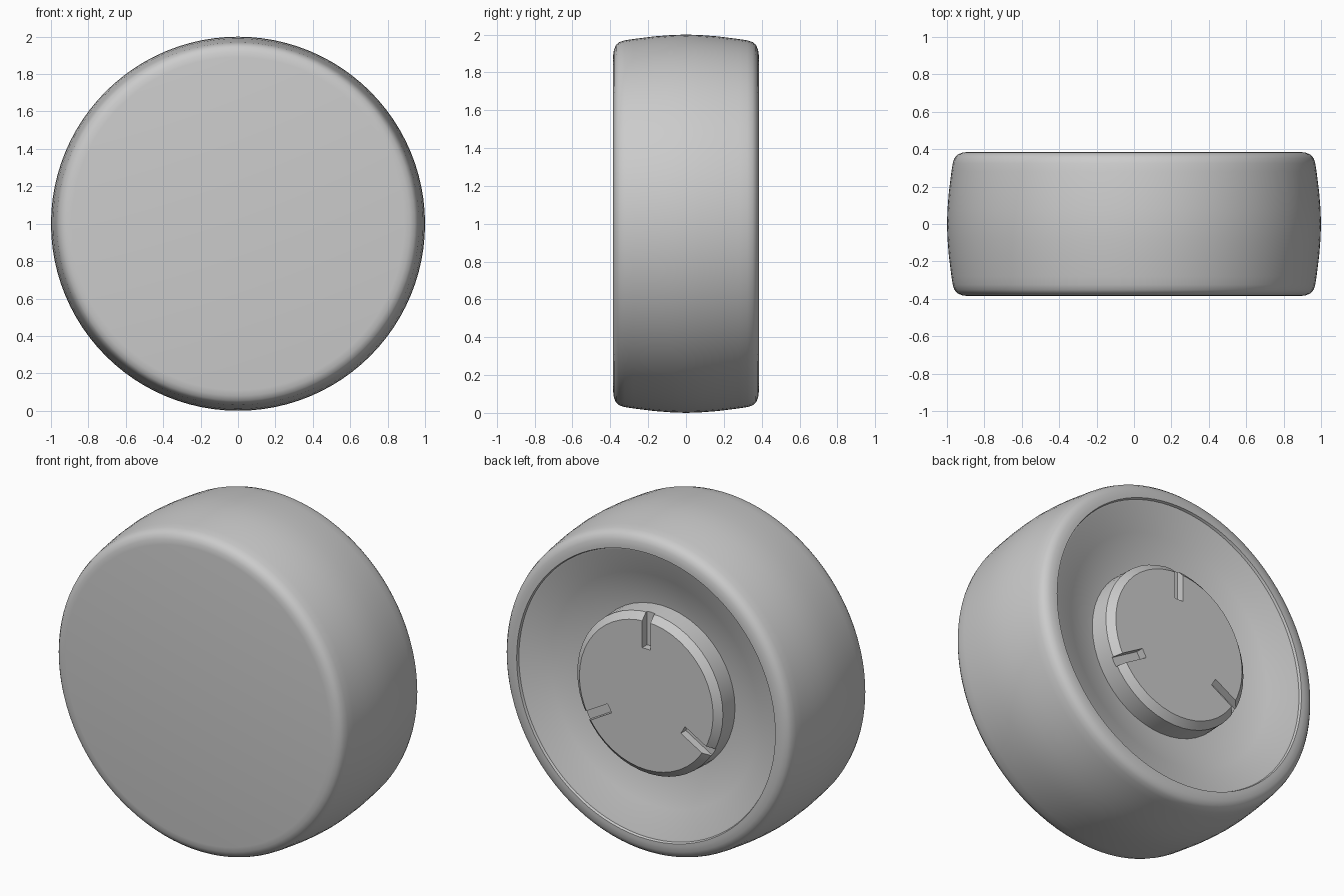
import bpy, bmesh, math
from mathutils import Matrix, Vector

cube = bpy.data.objects.get("Cube")
if cube:
    bpy.data.objects.remove(cube)

grey = bpy.data.materials.new("plain_grey")
grey.use_nodes = True
color = (0.6, 0.6, 0.6, 1)
grey.diffuse_color = color
grey.node_tree.nodes["Principled BSDF"].inputs["Base Color"].default_value = color

CENTER = Vector((0, 0, 1))


def add_object(name, bm):
    bmesh.ops.recalc_face_normals(bm, faces=bm.faces)
    mesh = bpy.data.meshes.new(name)
    bm.to_mesh(mesh)
    bm.free()
    mesh.materials.append(grey)
    obj = bpy.data.objects.new(name, mesh)
    obj.location = CENTER
    bpy.context.collection.objects.link(obj)
    return obj


def lathe(name, profile, steps):
    """Revolve (radius, y) points around the wheel's axle."""
    bm = bmesh.new()
    verts = [bm.verts.new((r, y, 0)) for r, y in profile]
    edges = [bm.edges.new(pair) for pair in zip(verts, verts[1:])]
    bmesh.ops.spin(bm, geom=verts + edges, axis=(0, 1, 0), cent=(0, 0, 0),
                   angle=math.tau, steps=steps, use_merge=True)
    bmesh.ops.remove_doubles(bm, verts=bm.verts, dist=1e-5)
    return add_object(name, bm)


def smooth(obj, degrees):
    bpy.ops.object.select_all(action="DESELECT")
    obj.select_set(True)
    bpy.context.view_layer.objects.active = obj
    bpy.ops.object.shade_smooth_by_angle(angle=math.radians(degrees))


# Wheel body: flat front, crowned tread, rounded shoulders, dished back
shoulder = [(0.89, 0.385), (0.92, 0.381), (0.945, 0.37), (0.96, 0.352),
            (0.969, 0.325), (0.976, 0.28), (0.99, 0.17), (0.997, 0.08)]
front = [(0, -0.385)] + [(r, -y) for r, y in shoulder]
back = [(1, 0)] + shoulder[::-1]
dish = [(0.87, 0.385), (0.865, 0.37), (0.855, 0.368),
        (0.7, 0.30), (0.48, 0.23), (0, 0.23)]
body = lathe("wheel_body", front + back + dish, 96)
smooth(body, 30)

# Hub: raised chamfered disc in the dish
hub = lathe("hub", [(0, 0.20), (0.495, 0.20), (0.49, 0.345),
                    (0.45, 0.382), (0, 0.382)], 48)

# Three radial slots cut into the hub face, open at the rim
bm = bmesh.new()
for i in range(3):
    turn = Matrix.Rotation(math.tau * i / 3, 4, "Y")
    bmesh.ops.create_cube(bm, size=1, matrix=turn
                          @ Matrix.Translation((0, 0.40, 0.435))
                          @ Matrix.Diagonal((0.055, 0.13, 0.30, 1)))
cutter = add_object("slot_cutter", bm)
cutter.hide_render = True

cut = hub.modifiers.new("slots", "BOOLEAN")
cut.operation = "DIFFERENCE"
cut.solver = "EXACT"
cut.object = cutter
smooth(hub, 25)
bpy.context.view_layer.objects.active = hub
bpy.ops.object.modifier_apply(modifier="slots")
bpy.data.objects.remove(cutter)
smooth(hub, 25)
